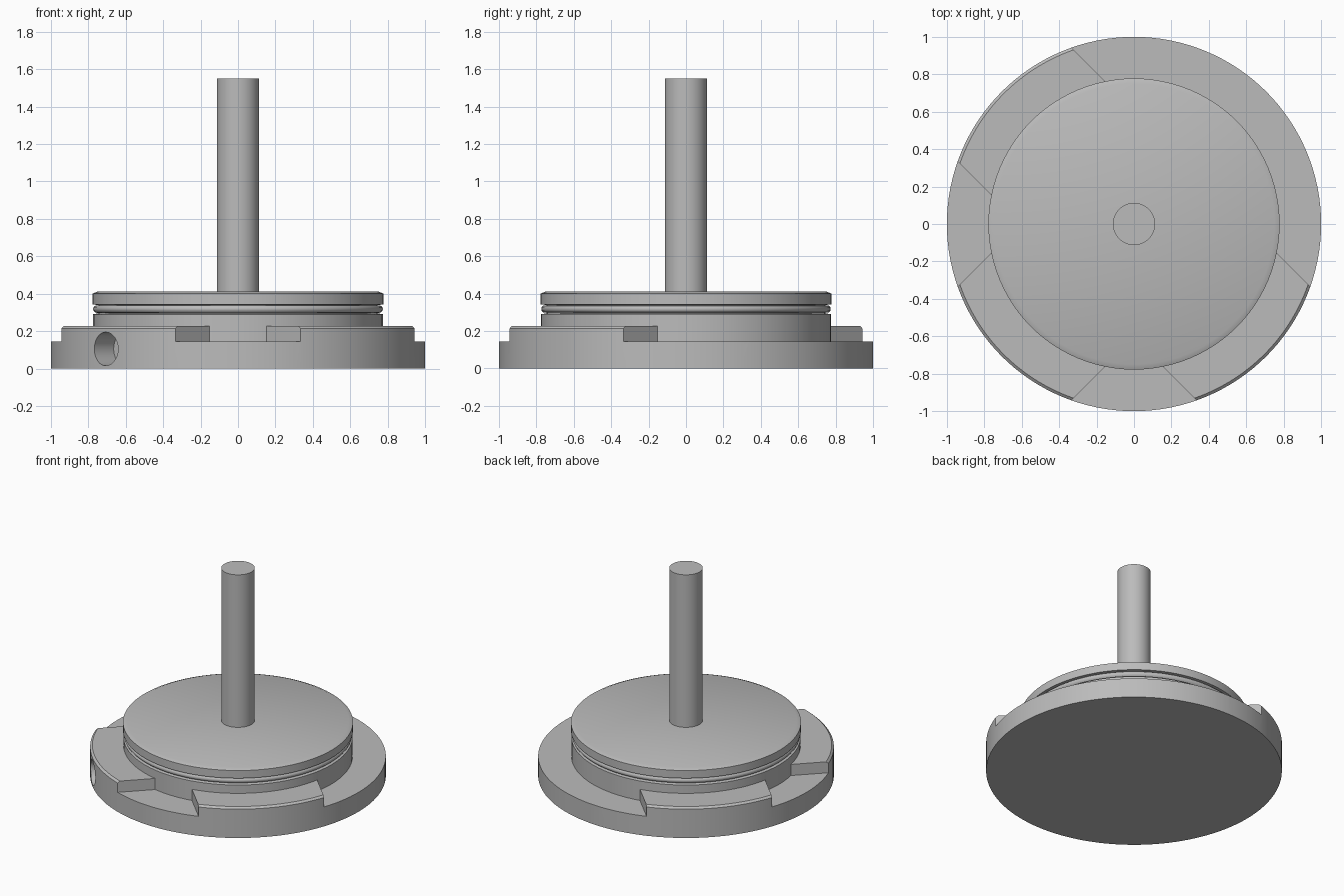
import bpy
import bmesh
from math import cos, sin, pi, radians

if "Cube" in bpy.data.objects:
    bpy.data.objects.remove(bpy.data.objects["Cube"], do_unlink=True)

GREY = (0.5, 0.5, 0.5, 1)
metal = bpy.data.materials.new("plain_grey")
metal.use_nodes = True
metal.diffuse_color = GREY
metal.node_tree.nodes["Principled BSDF"].inputs["Base Color"].default_value = GREY


def activate(obj):
    bpy.ops.object.select_all(action="DESELECT")
    obj.select_set(True)
    bpy.context.view_layer.objects.active = obj


def finish(obj):
    activate(obj)
    bpy.ops.object.shade_smooth_by_angle(angle=radians(30))


def lathe(name, profile, sides=96):
    """Closed solid of revolution from (radius, height) pairs, bottom to top."""
    bm = bmesh.new()
    rings = [[bm.verts.new((r * cos(2 * pi * i / sides), r * sin(2 * pi * i / sides), z))
              for i in range(sides)] for r, z in profile]
    for low, high in zip(rings, rings[1:]):
        for i in range(sides):
            j = (i + 1) % sides
            bm.faces.new((low[i], low[j], high[j], high[i]))
    bm.faces.new(rings[0][::-1])
    bm.faces.new(rings[-1])
    mesh = bpy.data.meshes.new(name)
    bm.to_mesh(mesh)
    bm.free()
    mesh.materials.append(metal)
    obj = bpy.data.objects.new(name, mesh)
    bpy.context.collection.objects.link(obj)
    return obj


def cut(target, cutter):
    cutter.data.materials.append(metal)
    cutter.hide_render = True
    mod = target.modifiers.new("cut", "BOOLEAN")
    mod.operation = "DIFFERENCE"
    mod.solver = "EXACT"
    mod.object = cutter
    activate(target)
    bpy.ops.object.modifier_apply(modifier=mod.name)
    bpy.data.objects.remove(cutter, do_unlink=True)


def box_cutter(distance, angle, turn, size):
    bpy.ops.mesh.primitive_cube_add(
        size=1, location=(distance * cos(angle), distance * sin(angle), FLOOR + size[2] / 2),
        rotation=(0, 0, angle + turn))
    box = bpy.context.object
    box.scale = size
    bpy.ops.object.transform_apply(location=False, rotation=False, scale=True)
    return box


# Flange: a full disc, cut down so three bayonet lugs stay raised
FLOOR = 0.145
LUG_HALF = 0.43
flange = lathe("bayonet_flange", [(1, 0), (1, 0.215), (0.985, 0.228), (0.5, 0.228)], 128)

# Notches at the four axis directions, with sides parallel to the lugs
for k in range(4):
    corner = LUG_HALF * 2 ** 0.5
    cut(flange, box_cutter(corner + 0.5 ** 0.5, k * pi / 2, pi / 4, (1, 1, 0.3)))

# The back left lug is absent
cut(flange, box_cutter(1, pi / 4, 0, (1, LUG_HALF * 2 + 0.04, 0.3)))

# Radial bore in the front right lug
bore_angle = radians(225)
bpy.ops.mesh.primitive_cylinder_add(
    vertices=24, radius=0.09, depth=0.4,
    location=(1.05 * cos(bore_angle), 1.05 * sin(bore_angle), 0.105),
    rotation=(0, pi / 2, bore_angle))
cut(flange, bpy.context.object)
finish(flange)

# Core: stepped plug with a seal groove and a chamfered top
core = lathe("core_plug", [(0.775, 0.02), (0.775, 0.29), (0.745, 0.295), (0.745, 0.34),
                           (0.778, 0.342), (0.778, 0.4), (0.75, 0.412)])
finish(core)

# Seal ring seated in the groove
bpy.ops.mesh.primitive_torus_add(major_radius=0.754, minor_radius=0.02, major_segments=96,
                                 minor_segments=12, location=(0, 0, 0.318))
seal = bpy.context.object
seal.name = "seal_ring"
seal.data.materials.append(metal)
finish(seal)

# Central shaft
shaft = lathe("shaft", [(0.113, 0.38), (0.113, 1.55)], 64)
finish(shaft)
